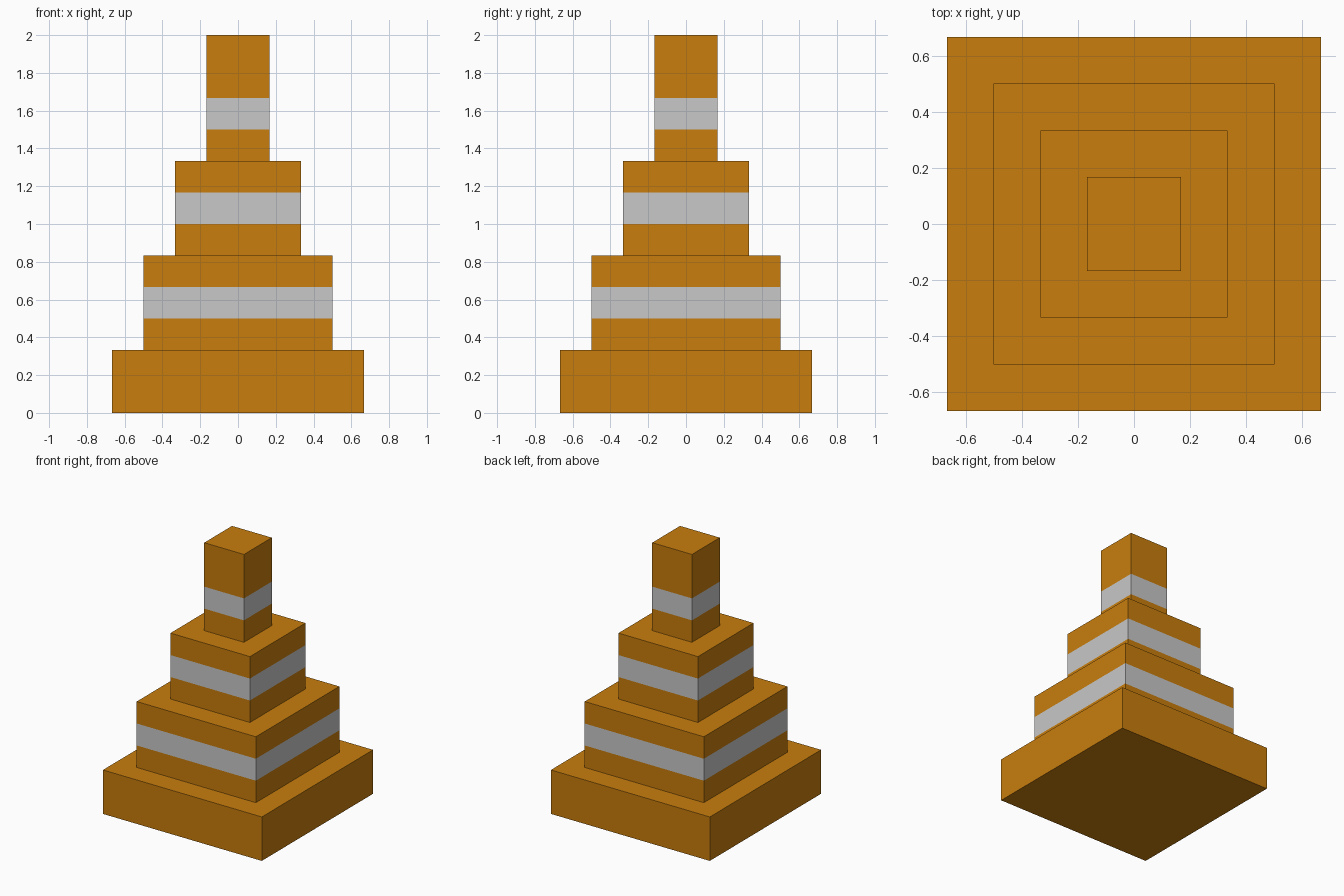
import bpy
import bmesh

if "Cube" in bpy.data.objects:
    bpy.data.objects.remove(bpy.data.objects["Cube"])

U = 1 / 6  # the whole cone sits on a one-sixth unit grid


def material(name, rgb):
    m = bpy.data.materials.new(name)
    m.diffuse_color = (*rgb, 1)
    m.use_nodes = True
    m.node_tree.nodes["Principled BSDF"].inputs["Base Color"].default_value = m.diffuse_color
    return m


orange = material("orange", (0.578, 0.205, 0.004))
grey = material("light grey", (0.578, 0.578, 0.578))


def tier(name, half, z0, z1, stripe=None):
    """Square block, cut at the stripe edges; stripe band faces are grey."""
    bm = bmesh.new()
    bmesh.ops.create_cube(bm, size=1)
    for v in bm.verts:
        v.co.x *= 2 * half * U
        v.co.y *= 2 * half * U
        v.co.z = (z1 if v.co.z > 0 else z0) * U
    if stripe:
        for z in stripe:
            bmesh.ops.bisect_plane(
                bm, geom=bm.verts[:] + bm.edges[:] + bm.faces[:],
                plane_co=(0, 0, z * U), plane_no=(0, 0, 1))
        for f in bm.faces:
            if stripe[0] * U < f.calc_center_median().z < stripe[1] * U:
                f.material_index = 1
    bmesh.ops.recalc_face_normals(bm, faces=bm.faces[:])
    me = bpy.data.meshes.new(name)
    bm.to_mesh(me)
    bm.free()
    me.materials.append(orange)
    if stripe:
        me.materials.append(grey)
    ob = bpy.data.objects.new(name, me)
    bpy.context.collection.objects.link(ob)


# Base slab, then three striped tiers getting narrower
tier("base", 4, 0, 2)
tier("lower_tier", 3, 2, 5, (3, 4))
tier("middle_tier", 2, 5, 8, (6, 7))
tier("top_tier", 1, 8, 12, (9, 10))
